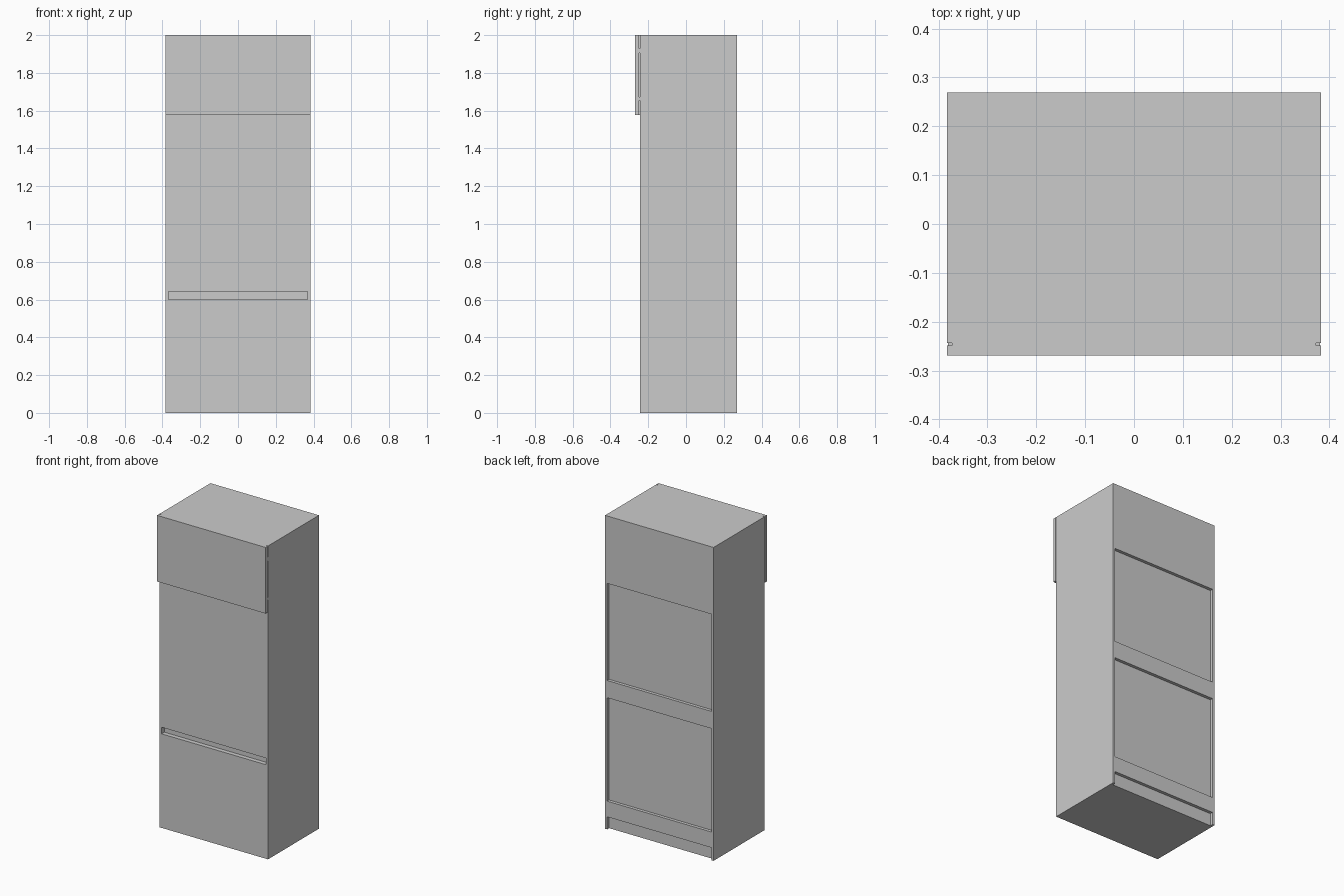
import bpy

if "Cube" in bpy.data.objects:
    bpy.data.objects.remove(bpy.data.objects["Cube"])

W, FRONT, BACK = 0.383, -0.244, 0.269


def box(name, x0, x1, y0, y1, z0, z1):
    bpy.ops.mesh.primitive_cube_add(size=1)
    o = bpy.context.object
    o.name = name
    o.scale = (x1 - x0, y1 - y0, z1 - z0)
    o.location = ((x0 + x1) / 2, (y0 + y1) / 2, (z0 + z1) / 2)
    bpy.ops.object.transform_apply(location=True, rotation=True, scale=True)
    return o


def carve(target, *dims):
    cutter = box("cutter", *dims)
    cutter.hide_render = True
    m = target.modifiers.new("cut", 'BOOLEAN')
    m.operation, m.solver, m.object = 'DIFFERENCE', 'EXACT', cutter
    bpy.context.view_layer.objects.active = target
    bpy.ops.object.modifier_apply(modifier=m.name)
    bpy.data.objects.remove(cutter, do_unlink=True)


# Tall cabinet body
body = box("cabinet_body", -W, W, FRONT, BACK, 0, 2)

# Recessed back panels and rear plinth
for z0, z1 in ((0.95, 1.57), (0.18, 0.84), (-0.05, 0.08)):
    carve(body, -0.368, 0.368, BACK - 0.02, BACK + 0.05, z0, z1)

# Grip channel across the front
carve(body, -0.369, 0.367, FRONT - 0.05, FRONT + 0.028, 0.6, 0.642)

# Upper door with its inset backing
box("upper_door", -W, W, -0.269, -0.249, 1.578, 2)
box("door_backing", -0.373, 0.373, -0.249, FRONT, 1.578, 2)

# Edge blocks between door and body: end blocks at top and bottom
for side, s in (("left", -1), ("right", 1)):
    x0, x1 = sorted((s * 0.373, s * 0.381))
    for i, (z0, z1) in enumerate(((1.655, 1.672), (1.905, 1.93))):
        box(f"hinge_{side}_{i + 1}", x0, x1, -0.249, FRONT, z0, z1)
